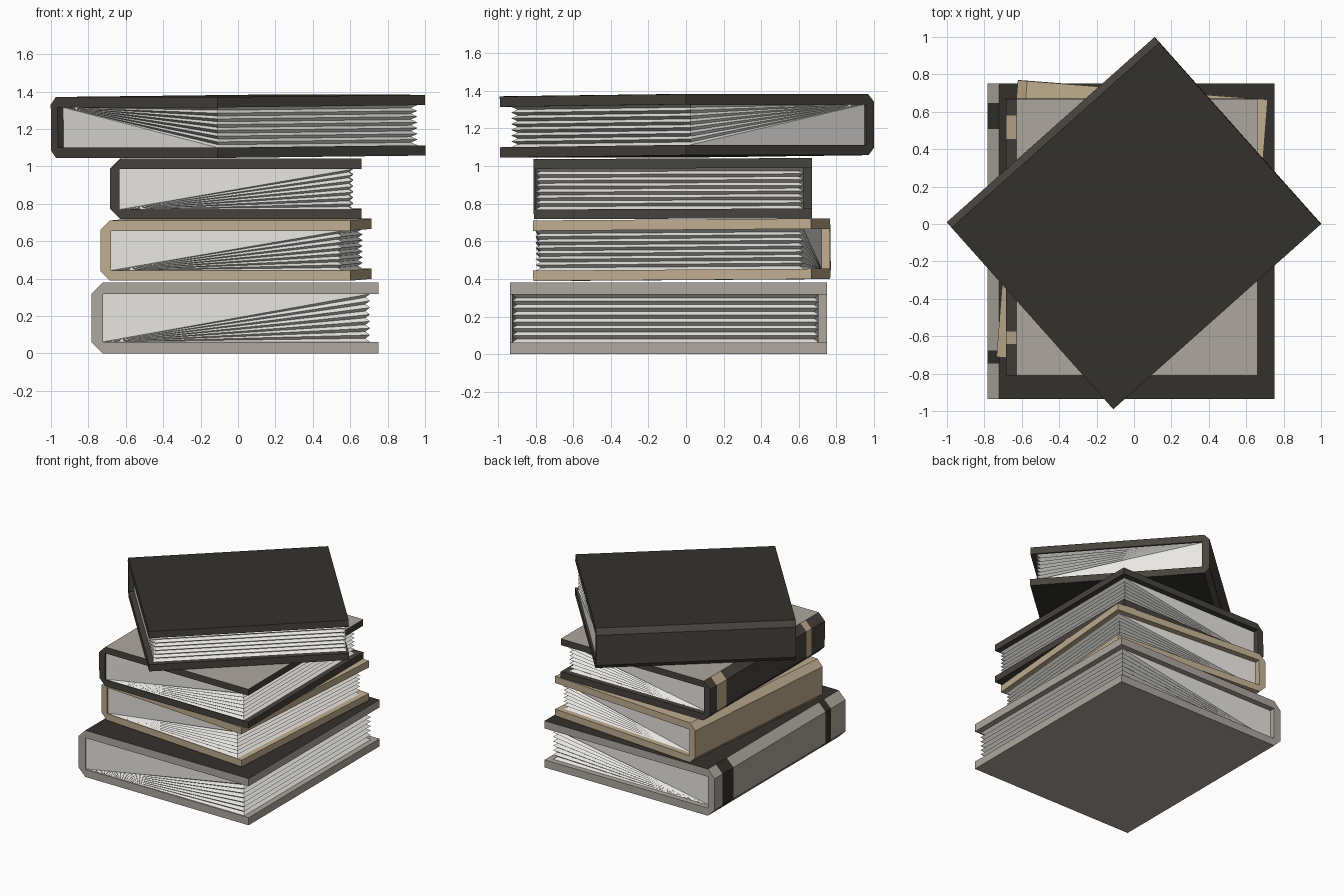
import bpy, bmesh
from math import radians
from mathutils import Euler

if "Cube" in bpy.data.objects:
    bpy.data.objects.remove(bpy.data.objects["Cube"])


def material(name, rgb):
    m = bpy.data.materials.new(name)
    m.diffuse_color = (*rgb, 1)
    m.use_nodes = True
    m.node_tree.nodes["Principled BSDF"].inputs["Base Color"].default_value = m.diffuse_color
    return m


DARK = material("dark_cloth", (0.034, 0.031, 0.026))
BROWN = material("dark_binding", (0.062, 0.056, 0.047))
TAN = material("tan_cloth", (0.53, 0.42, 0.28))
GREY = material("grey_cloth", (0.42, 0.385, 0.345))
PAPER = material("paper", (0.80, 0.79, 0.76))


def finish(bm, name, mats, loc, rot):
    bmesh.ops.recalc_face_normals(bm, faces=bm.faces)
    me = bpy.data.meshes.new(name)
    bm.to_mesh(me)
    bm.free()
    for m in mats:
        me.materials.append(m)
    ob = bpy.data.objects.new(name, me)
    ob.location, ob.rotation_euler = loc, rot
    bpy.context.collection.objects.link(ob)


def book(name, size, loc, rot, t, c, binding, top, band=None, cuts=(), inset=(0.01, 0.045)):
    X, Y, H = (s / 2 for s in size)
    rot = Euler([radians(a) for a in rot])

    # cover: C profile with chamfered spine, swept along y, bands on the spine
    prof = [(X, -H), (c - X, -H), (-X, c - H), (-X, H - c), (c - X, H),
            (X, H), (X, H - t), (t - X, H - t), (t - X, t - H), (X, t - H)]
    bm = bmesh.new()
    rings = [[bm.verts.new((x, y, z)) for x, z in prof] for y in (-Y, *cuts, Y)]
    n = len(prof)
    for k, (a, b) in enumerate(zip(rings, rings[1:])):
        for i in range(n):
            j = (i + 1) % n
            f = bm.faces.new((a[i], a[j], b[j], b[i]))
            f.material_index = 1 if i == 4 else 2 if i in (1, 2, 3) and k % 2 else 0
    bm.faces.new(rings[0])
    bm.faces.new(rings[-1])
    finish(bm, name + "_cover", (binding, top, band or binding), loc, rot)

    # pages: straight at the spine, zigzag at the fore edge
    bm = bmesh.new()
    levels, d = 14, 0.024
    xs, xf, hz = t - X, X - 0.045, H - t
    ends = []
    for y, s in ((-Y + inset[0], 1), (Y - inset[1], -1)):
        low, high = (bm.verts.new((xs, y, z)) for z in (-hz, hz))
        fore = [bm.verts.new((xf - d * (i % 2), y + s * d * (i % 2), -hz + 2 * hz * i / levels))
                for i in range(levels + 1)]
        for p, q in zip(fore, fore[1:]):
            bm.faces.new((low, p, q))
        bm.faces.new((low, fore[-1], high))
        ends.append((low, high, fore))
    (l0, h0, f0), (l1, h1, f1) = ends
    for i in range(levels):
        bm.faces.new((f0[i], f1[i], f1[i + 1], f0[i + 1]))
    bm.faces.new((l0, l1, h1, h0))
    bm.faces.new((l0, f0[0], f1[0], l1))
    bm.faces.new((h0, h1, f1[-1], f0[-1]))
    finish(bm, name + "_pages", (PAPER,), loc, rot)


# the stack, bottom to top
book("bottom_book", (1.535, 1.685, 0.38), (-0.017, -0.092, 0.19), (0, 0, 0), 0.062, 0.062,
     GREY, DARK, DARK, (-0.655, -0.585, 0.60, 0.74))
book("tan_book", (1.34, 1.484, 0.322), (-0.01, -0.022, 0.555), (0.4, 0, -4.4), 0.055, 0.05,
     TAN, TAN)
book("banded_book", (1.345, 1.48, 0.32), (-0.012, -0.07, 0.88), (0.2, 0, 0), 0.052, 0.055,
     BROWN, GREY, TAN, (-0.57, -0.505, 0.525, 0.65))
# the top book lies upside down
book("top_book", (1.339, 1.487, 0.325), (0, 0.005, 1.214), (180.5, 0, -48.3), 0.055, 0.04,
     BROWN, DARK, inset=(0.015, 0.04))
# dark face of the top book's upturned back board
bm = bmesh.new()
bm.faces.new([bm.verts.new((x, y, -0.1635)) for x, y in
              ((-0.63, -0.743), (0.669, -0.743), (0.669, 0.743), (-0.63, 0.743))])
finish(bm, "top_book_board_face", (DARK,), (0, 0.005, 1.214),
       Euler((radians(180.5), 0, radians(-48.3))))
